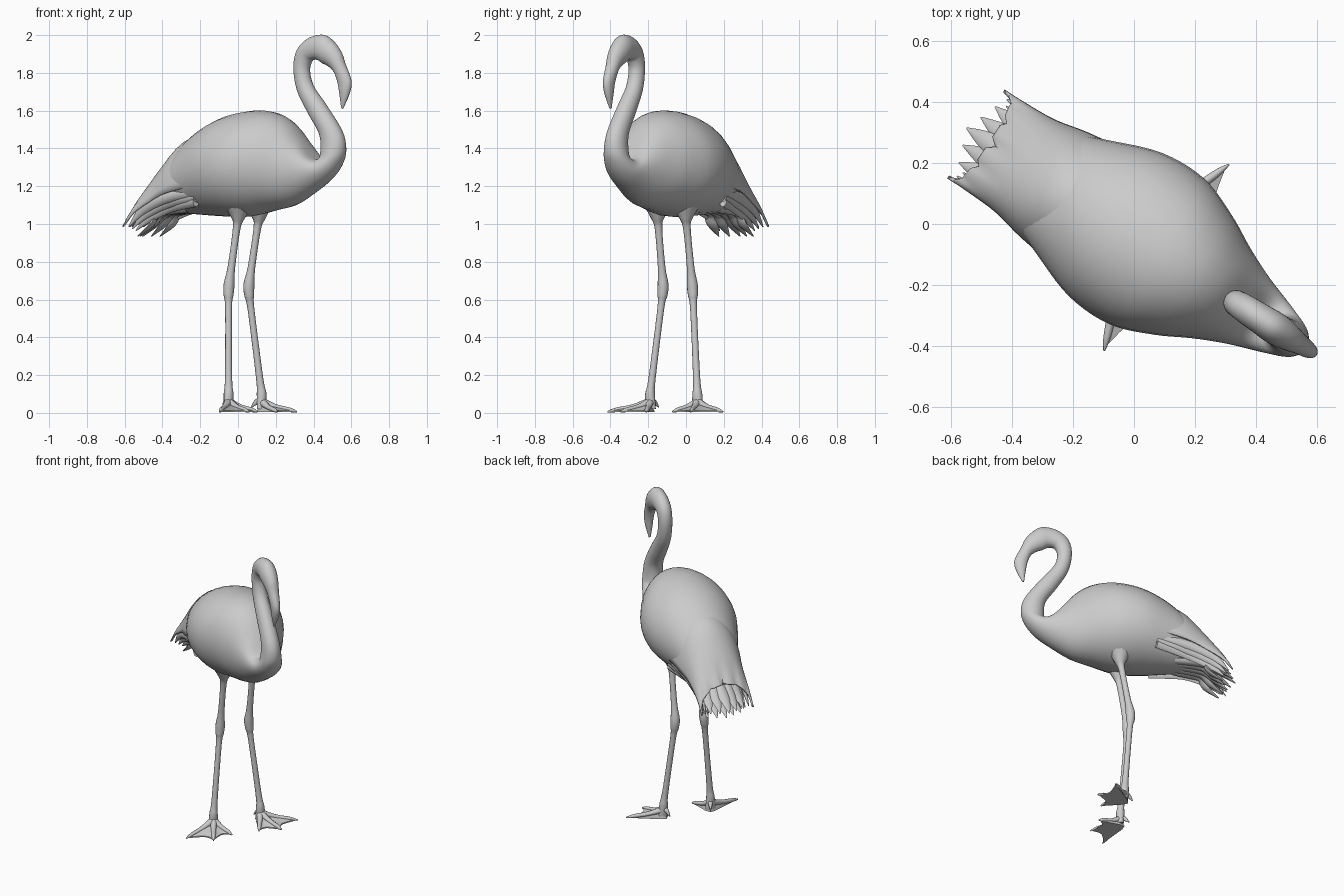
import bpy, bmesh, math
from mathutils import Vector

if "Cube" in bpy.data.objects:
    bpy.data.objects.remove(bpy.data.objects["Cube"])

grey = bpy.data.materials.new("plain grey")
grey.use_nodes = True
grey.diffuse_color = (0.6, 0.6, 0.6, 1)
grey.node_tree.nodes["Principled BSDF"].inputs["Base Color"].default_value = (0.6, 0.6, 0.6, 1)

# The bird stands diagonally: heading, sideways and centre line
HEADING = math.radians(-33)
FORWARD = Vector((math.cos(HEADING), math.sin(HEADING), 0))
LEFT = Vector((-FORWARD.y, FORWARD.x, 0))
UP = Vector((0, 0, 1))
ORIGIN = Vector((-0.019, -0.029, 0))


def place(along, side, height):
    return ORIGIN + FORWARD * along + LEFT * side + UP * height


def smooth_rows(rows, steps):
    """Catmull-Rom interpolation of number rows."""
    result = []
    last = len(rows) - 1
    for i in range(last):
        a, b, c, d = (rows[max(0, min(last, i + k))] for k in (-1, 0, 1, 2))
        for s in range(steps):
            t = s / steps
            result.append([q + t * (r - p) / 2
                           + t * t * (p - 2.5 * q + 2 * r - w / 2)
                           + t ** 3 * (w - p + 3 * (q - r)) / 2
                           for p, q, r, w in zip(a, b, c, d)])
    return result + [list(rows[-1])]


def finish(name, bm, angle=60):
    bmesh.ops.recalc_face_normals(bm, faces=bm.faces)
    mesh = bpy.data.meshes.new(name)
    bm.to_mesh(mesh)
    bm.free()
    mesh.materials.append(grey)
    obj = bpy.data.objects.new(name, mesh)
    bpy.context.collection.objects.link(obj)
    bpy.ops.object.select_all(action='DESELECT')
    obj.select_set(True)
    bpy.context.view_layer.objects.active = obj
    bpy.ops.object.shade_smooth_by_angle(angle=math.radians(angle))
    return obj


def loft(name, rings, sides):
    """Skin elliptical rings given as (centre, axis, axis)."""
    bm = bmesh.new()
    loops = []
    for centre, a, b in rings:
        angles = [math.tau * k / sides for k in range(sides)]
        loops.append([bm.verts.new(centre + a * math.cos(g) + b * math.sin(g)) for g in angles])
    for low, high in zip(loops, loops[1:]):
        for k in range(sides):
            n = (k + 1) % sides
            bm.faces.new((low[k], low[n], high[n], high[k]))
    bm.faces.new(loops[0])
    bm.faces.new(loops[-1])
    return finish(name, bm)


def limb(name, rows, reference, sides=12, steps=4):
    """Tapered tube; rows hold x, y, z, half width, half thickness."""
    rows = smooth_rows(rows, steps)
    points = [Vector(r[:3]) for r in rows]
    rings = []
    for i, row in enumerate(rows):
        tangent = (points[min(i + 1, len(points) - 1)] - points[max(i - 1, 0)]).normalized()
        side = reference.cross(tangent).normalized()
        rings.append((points[i], side * row[3], tangent.cross(side) * row[4]))
    return loft(name, rings, sides)


# Body, neck, head and beak: back point, belly point (along, height), half width
trunk = [
    (-.49, 1.18, -.46, 1.07, .10), (-.36, 1.345, -.34, 1.06, .165),
    (-.216, 1.48, -.22, 1.05, .22), (-.05, 1.565, -.05, 1.04, .28),
    (.12, 1.6, .10, 1.04, .285), (.25, 1.59, .25, 1.07, .235),
    (.35, 1.54, .38, 1.10, .175), (.43, 1.45, .50, 1.165, .13),
    (.49, 1.37, .60, 1.235, .10), (.525, 1.345, .665, 1.31, .08),
]
neck = [
    (.55, 1.36, .695, 1.39, .065), (.545, 1.47, .675, 1.49, .055),
    (.475, 1.58, .575, 1.63, .05), (.405, 1.7, .495, 1.73, .045),
    (.38, 1.82, .47, 1.81, .043), (.395, 1.91, .485, 1.86, .045),
    (.44, 1.965, .51, 1.87, .048),
]
head = [
    (.50, 1.995, .535, 1.865, .05), (.57, 2.0, .56, 1.85, .053),
    (.625, 1.965, .585, 1.84, .05), (.67, 1.91, .61, 1.825, .042),
    (.695, 1.85, .635, 1.8, .035), (.735, 1.76, .655, 1.745, .028),
    (.725, 1.69, .665, 1.69, .022), (.685, 1.61, .675, 1.615, .006),
]
rings = []
for u1, z1, u2, z2, width in smooth_rows(trunk + neck + head, 5):
    back, belly = place(u1, 0, z1), place(u2, 0, z2)
    rings.append(((back + belly) / 2, (back - belly) / 2, LEFT * width))
loft("body_neck_and_head", rings, 32)

# Folded wings: arched shell (along, ridge height, edge height, half width)
wing_rows = smooth_rows([
    (-.12, 1.49, 1.2, .22), (-.28, 1.44, 1.17, .2), (-.4, 1.32, 1.13, .175),
    (-.5, 1.19, 1.06, .168), (-.54, 1.14, .985, .168)], 4)
bm = bmesh.new()
COLUMNS = 24
grid = []
for i, (u, ridge, edge, width) in enumerate(wing_rows):
    row = []
    for k in range(COLUMNS + 1):
        s = 2 * k / COLUMNS - 1
        g = s * math.pi / 2
        # the trailing edge sweeps back to a point on each side
        sweep = max(0, (i - 9) / 7) * (0.055 * abs(s) ** 3 - 0.025 * (1 - abs(s)) * (k % 4 == 0))
        row.append(bm.verts.new(place(u - sweep, width * math.sin(g),
                                      edge + (ridge - edge) * math.cos(g))))
    grid.append(row)
for a, b in zip(grid, grid[1:]):
    for k in range(COLUMNS):
        bm.faces.new((a[k], a[k + 1], b[k + 1], b[k]))
wings = finish("folded_wings", bm)
thick = wings.modifiers.new("thickness", 'SOLIDIFY')
thick.thickness = 0.012
thick.offset = 0

# Tail feathers fanned beneath the wings, in two layers
for layer, (drop, reach) in enumerate(((0, 0), (0.05, -0.05))):
    for k in range(-2, 3):
        side = k * 0.042
        tip = -0.63 + 0.02 * abs(k) - reach
        limb(f"tail_feather_{layer}_{k + 3}", [
            (*place(-.25, side * .8, 1.13 - drop), .03, .02),
            (*place(-.42, side, 1.11 - drop), .038, .022),
            (*place(tip + .08, side * 1.15, 1.045 - drop), .032, .012),
            (*place(tip, side * 1.3, .985 - drop), .003, .003)], UP, sides=8)

# Flight feathers lying along the lower wing edges
for sign in (-1, 1):
    for k in range(3):
        limb(f"flight_feather_{'left' if sign > 0 else 'right'}_{k + 1}", [
            (*place(-.12, sign * .19, 1.17 - .025 * k), .02, .03),
            (*place(-.32, sign * (.165 - .02 * k), 1.14 - .025 * k), .02, .03),
            (*place(-.48 + .01 * k, sign * (.15 - .02 * k), 1.075 - .02 * k), .016, .025),
            (*place(-.57 + .01 * k, sign * (.15 - .02 * k), .985 - .01 * k), .003, .003)],
            UP, sides=8)


def leg(label, turn, hip, knee, ankle):
    hip, knee, ankle = Vector(hip), Vector(knee), Vector(ankle)
    # thigh, knee and shank
    rows = [(*(hip + UP * .07), .075, .075), (*hip, .035, .035),
            (*hip.lerp(knee, .15), .02, .02), (*hip.lerp(knee, .7), .02, .02),
            (*hip.lerp(knee, .95), .029, .029), (*knee.lerp(ankle, .07), .026, .026),
            (*knee.lerp(ankle, .2), .018, .018), (*knee.lerp(ankle, .85), .019, .019),
            (*ankle, .026, .026), (ankle.x, ankle.y, .02, .034, .02)]
    limb(f"{label}_leg", rows, FORWARD)

    # toes splay outward from the heading
    ground = Vector((ankle.x, ankle.y, 0))

    def reach(degrees, length, height):
        g = HEADING + turn * math.radians(degrees)
        return ground + Vector((math.cos(g), math.sin(g), 0)) * length + UP * height

    toes = (("outer", 69, .23), ("middle", 22, .19), ("inner", -25, .155))
    for title, degrees, length in toes:
        limb(f"{label}_{title}_toe", [
            (*reach(degrees, 0, .06), .024, .022), (*reach(degrees, length * .4, .032), .016, .014),
            (*reach(degrees, length * .8, .016), .012, .012),
            (*reach(degrees, length, .006), .003, .004)], UP, sides=8)
    limb(f"{label}_hind_toe", [
        (*reach(202, 0, .07), .02, .02), (*reach(202, .03, .055), .012, .014),
        (*reach(202, .055, .03), .003, .003)], UP, sides=8)

    # webbing with scalloped edge
    outline = [(202, .025), (120, .03), (69, .22), (56, .165), (45, .145), (33, .15),
               (22, .18), (10, .135), (-2, .115), (-14, .12), (-25, .145), (-80, .03)]
    bm = bmesh.new()
    top = [bm.verts.new(reach(d, r, .012)) for d, r in outline]
    low = [bm.verts.new(reach(d, r, .004)) for d, r in outline]
    peak, base = bm.verts.new(reach(0, 0, .055)), bm.verts.new(reach(0, 0, .004))
    for k in range(len(outline)):
        n = (k + 1) % len(outline)
        bm.faces.new((top[k], top[n], peak))
        bm.faces.new((low[n], low[k], base))
        bm.faces.new((low[k], low[n], top[n], top[k]))
    finish(f"{label}_foot_web", bm, 40)


leg("left", 1, (.11, 0, 1.03), (.055, .035, .66), (.125, .06, .1))
leg("right", -1, (0, -.15, 1.03), (-.05, -.12, .66), (-.05, -.19, .1))
